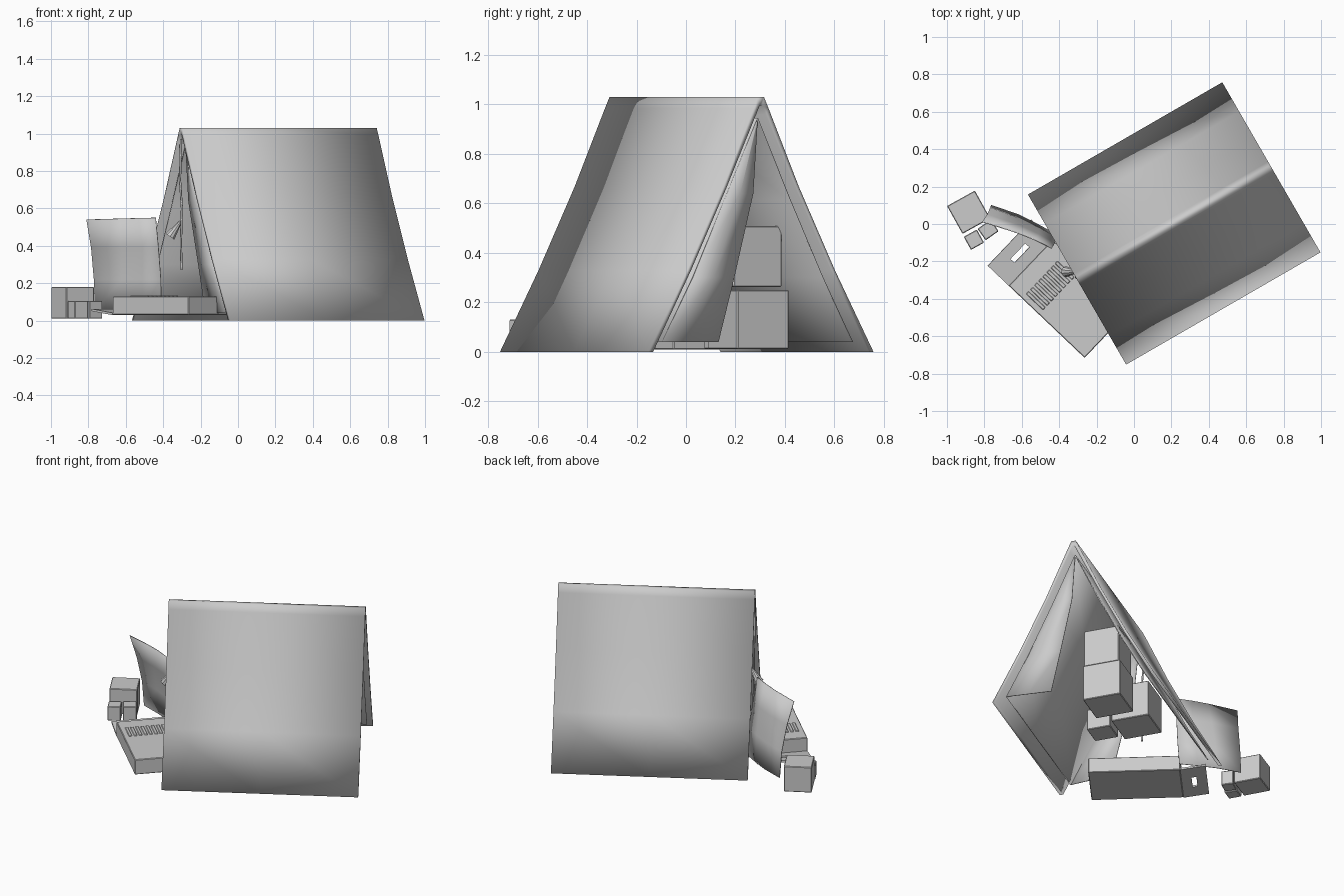
import bpy, bmesh, math
from mathutils import Vector, Matrix

if "Cube" in bpy.data.objects:
    bpy.data.objects.remove(bpy.data.objects["Cube"])

YAW = math.radians(30)
TENT = Matrix.Translation((0.215, 0.003, 0)) @ Matrix.Rotation(YAW, 4, 'Z')


def finish(name, bm, smooth=False):
    me = bpy.data.meshes.new(name)
    bmesh.ops.recalc_face_normals(bm, faces=bm.faces)
    bm.to_mesh(me)
    bm.free()
    for p in me.polygons:
        p.use_smooth = smooth
    ob = bpy.data.objects.new(name, me)
    bpy.context.collection.objects.link(ob)
    return ob


def tent_cloth(name, outer, inner, u0, u1, cols):
    """Closed cloth shell: an outer and an inner half profile, mirrored and swept along the ridge."""
    full = lambda half: half + [(-w, z) for w, z in reversed(half)]
    loop = full(outer) + full(inner)[::-1]
    n, m = len(loop), len(outer) * 2
    bm = bmesh.new()
    rings = []
    for c in range(cols + 1):
        u = u0 + (u1 - u0) * c / cols
        rings.append([bm.verts.new(TENT @ Vector((u, v, z))) for v, z in loop])
    for a, b in zip(rings, rings[1:]):
        for i in range(n):
            j = (i + 1) % n
            bm.faces.new((a[i], a[j], b[j], b[i]))
    for r in (rings[0], rings[-1]):
        for i in range(m - 1):
            bm.faces.new((r[i], r[i + 1], r[n - 2 - i], r[n - 1 - i]))
    return finish(name, bm, True)


def sheet(name, rows, thick=0.006):
    """Thin cloth from rows of points."""
    bm = bmesh.new()
    g = [[bm.verts.new(p) for p in r] for r in rows]
    for a, b in zip(g, g[1:]):
        for i in range(len(a) - 1):
            bm.faces.new((a[i], a[i + 1], b[i + 1], b[i]))
    ob = finish(name, bm, True)
    mod = ob.modifiers.new("thickness", 'SOLIDIFY')
    mod.thickness, mod.offset = thick, 0
    return ob


def box(name, x, y, z0, z1, sx, sy, yaw, bevel=0.004):
    bm = bmesh.new()
    bmesh.ops.create_cube(bm, size=1)
    mat = (Matrix.Translation((x, y, (z0 + z1) / 2)) @ Matrix.Rotation(math.radians(yaw), 4, 'Z')
           @ Matrix.Diagonal((sx, sy, z1 - z0, 1)))
    bm.transform(mat)
    ob = finish(name, bm)
    if bevel:
        mod = ob.modifiers.new("bevel", 'BEVEL')
        mod.width, mod.segments = bevel, 1
    return ob


# Outer tent cloth
tent_cloth("tent_canopy",
           [(.525, 0), (.345, .33), (.177, .667), (.035, .985), (.014, 1.03)],
           [(.503, 0), (.326, .33), (.159, .667), (.022, .96), (.006, .995)], -.6, .6, 2)
# Inner lining
tent_cloth("inner_lining",
           [(.447, .04), (.308, .3), (.153, .62), (.004, .945)],
           [(.440, .04), (.301, .3), (.147, .615), (.002, .935)], -.57, .57, 2)


# Half-open curtains at both ends
def curtain(name, edge, hinge):
    rows = []
    for (hu, hw, z), (eu, ev) in zip(hinge, edge):
        a, b = Vector((hu, -hw, z)), Vector((eu, ev, z))
        rows.append([TENT @ a.lerp(b, t) for t in (0, .5, 1)])
    sheet(name, rows)


levels = [(.04, .445), (.3, .301), (.64, .142), (.93, .006)]
curtain("back_curtain", [(.54, -.165), (.555, -.10), (.57, -.02), (.57, .0)],
        [(.57, w, z) for z, w in levels])
curtain("front_curtain", [(-.545, -.17), (-.555, -.11), (-.57, -.03), (-.57, .0)],
        [(-.57, w, z) for z, w in levels])

# Door flap swung outwards
sheet("door_flap", [
    [(-.765, .10, .05), (-.62, .05, .05), (-.51, -.005, .05), (-.41, -.06, .05)],
    [(-.77, .085, .22), (-.62, .03, .22), (-.51, -.025, .22), (-.412, -.08, .22)],
    [(-.785, .05, .39), (-.62, -.005, .39), (-.51, -.055, .39), (-.425, -.105, .39)],
    [(-.81, .012, .54), (-.63, -.045, .545), (-.53, -.085, .548), (-.44, -.13, .55)]], .005)

# Ridge cord with hanging tassel
cu = bpy.data.curves.new("door_cord", 'CURVE')
cu.dimensions, cu.bevel_depth, cu.bevel_resolution = '3D', .006, 1
sp = cu.splines.new('POLY')
pts = [(-.305, -.29, .97), (-.31, -.285, .75), (-.30, -.29, .6), (-.305, -.285, .42), (-.302, -.285, .27)]
sp.points.add(len(pts) - 1)
for p, q in zip(sp.points, pts):
    p.co = (*q, 1)
bpy.context.collection.objects.link(bpy.data.objects.new("door_cord", cu))
bm = bmesh.new()
bmesh.ops.create_cone(bm, cap_ends=True, segments=10, radius1=.03, radius2=.008, depth=.1)
bm.transform(Matrix.Translation((-.335, -.255, .49)) @ Matrix.Rotation(math.radians(35), 4, 'Y'))
finish("cord_tassel", bm)

# Low crate half inside the entrance
L = Vector((.725, -.689, 0))
W = Vector((.689, .725, 0))
corner = Vector((-.67, -.33, 0))
ANG = math.degrees(math.atan2(L.y, L.x))
c = corner + L * .28 + W * .17
box("low_crate", c.x, c.y, .03, .13, .56, .34, ANG)

# Slatted grille on the crate
for i in range(8):
    p = Vector((-.525, -.41, 0)) + W * (i * .032)
    box(f"grille_slat_{i + 1}", p.x, p.y, .122, .134, .125, .02, ANG, .003)

# Crate end panel with a hand slot
bm = bmesh.new()
def P(l, w, dz=0):
    q = corner - L * l + W * w
    return bm.verts.new((q.x, q.y, .035 + l * .14 + dz))
cols, cuts = [0, .062, .092, .155], [0, .11, .225, .34]
grid = [[P(l, w) for w in cuts] for l in cols]
for i in range(3):
    for j in range(3):
        if (i, j) != (1, 1):
            bm.faces.new((grid[i][j], grid[i][j + 1], grid[i + 1][j + 1], grid[i + 1][j]))
panel = finish("crate_end_panel", bm)
mod = panel.modifiers.new("thickness", 'SOLIDIFY')
mod.thickness, mod.offset = .012, 0

# Boxes outside the entrance
box("outside_box", -.884, .063, .01, .18, .17, .17, 29)
box("outside_small_box_1", -.856, -.084, .01, .105, .08, .08, 29)
box("outside_small_box_2", -.78, -.032, .01, .105, .085, .075, 35)


# Boxes stacked inside the tent
def inside(name, u, v, z0, z1, s, yaw):
    p = TENT @ Vector((u, v, 0))
    box(name, p.x, p.y, z0, z1, s, s, yaw)


inside("stack_lower_box", .30, .115, .012, .25, .24, 30)
inside("stack_upper_box", .28, .105, .262, .508, .225, 30)
inside("rear_box", .0, .19, .012, .25, .24, 30)
inside("inside_small_box", .0, -.03, .01, .15, .15, 30)
